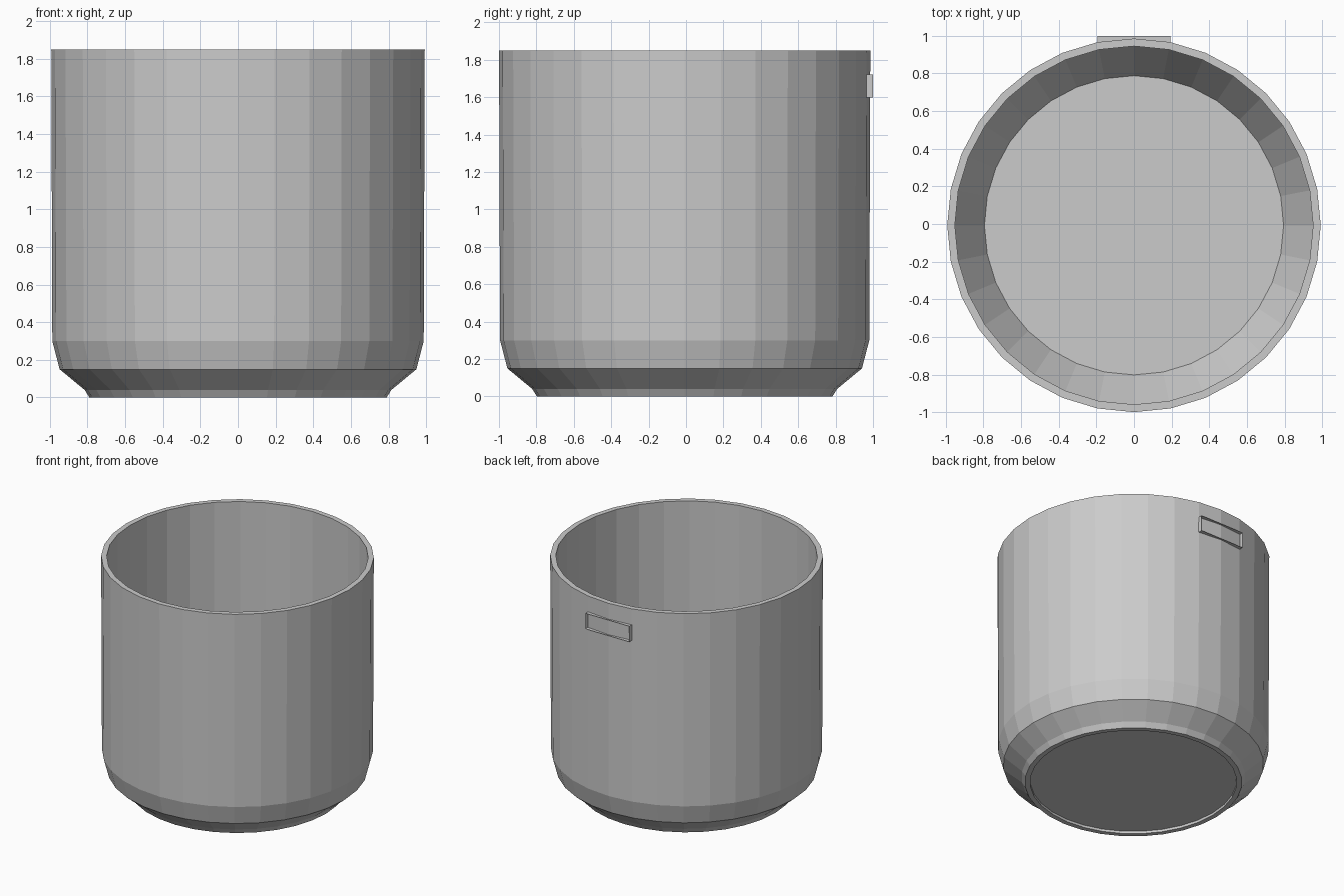
import bpy
import bmesh
from math import pi
from mathutils import Matrix, Vector

cube = bpy.data.objects.get("Cube")
if cube:
    bpy.data.objects.remove(cube, do_unlink=True)

SEGMENTS = 32
POT_Y = -0.007

# Single plain grey
grey = bpy.data.materials.new("plain grey")
grey.use_nodes = True
colour = (0.6, 0.6, 0.6, 1.0)
grey.diffuse_color = colour
grey.node_tree.nodes["Principled BSDF"].inputs["Base Color"].default_value = colour


def add_object(name, bm):
    bmesh.ops.recalc_face_normals(bm, faces=bm.faces)
    mesh = bpy.data.meshes.new(name)
    bm.to_mesh(mesh)
    bm.free()
    mesh.materials.append(grey)
    obj = bpy.data.objects.new(name, mesh)
    bpy.context.collection.objects.link(obj)
    return obj


def lathe(name, profile):
    """Spin a (radius, height) profile and cap both of its ends."""
    bm = bmesh.new()
    verts = [bm.verts.new((r, 0, z)) for r, z in profile]
    edges = [bm.edges.new(pair) for pair in zip(verts, verts[1:])]
    bmesh.ops.spin(bm, geom=verts + edges, cent=(0, 0, 0), axis=(0, 0, 1),
                   angle=2 * pi, steps=SEGMENTS, use_merge=True)
    bmesh.ops.remove_doubles(bm, verts=bm.verts, dist=0.0005)
    open_edges = [e for e in bm.edges if e.is_boundary]
    bmesh.ops.holes_fill(bm, edges=open_edges, sides=0)
    return add_object(name, bm)


# Pot: recessed base, foot, chamfer, wall, rim, upright inside, sloped floor edge
pot = lathe("pot", [
    (0.752, 0.02), (0.752, 0.0), (0.79, 0.0), (0.815, 0.04),
    (0.948, 0.15), (0.987, 0.30), (0.9925, 1.85),
    (0.952, 1.85), (0.952, 0.30), (0.795, 0.04),
])
pot.location.y = POT_Y

# Thin raised frame high on the back wall, open towards the back
frame = bmesh.new()
bmesh.ops.create_cube(frame, size=1, matrix=Matrix.LocRotScale(
    Vector((0, 0.981, 1.66)), None, Vector((0.39, 0.035, 0.125))))
frame.normal_update()
open_faces = [f for f in frame.faces if abs(f.normal.y) > 0.9]
bmesh.ops.delete(frame, geom=open_faces, context='FACES_ONLY')
add_object("back_frame", frame)
